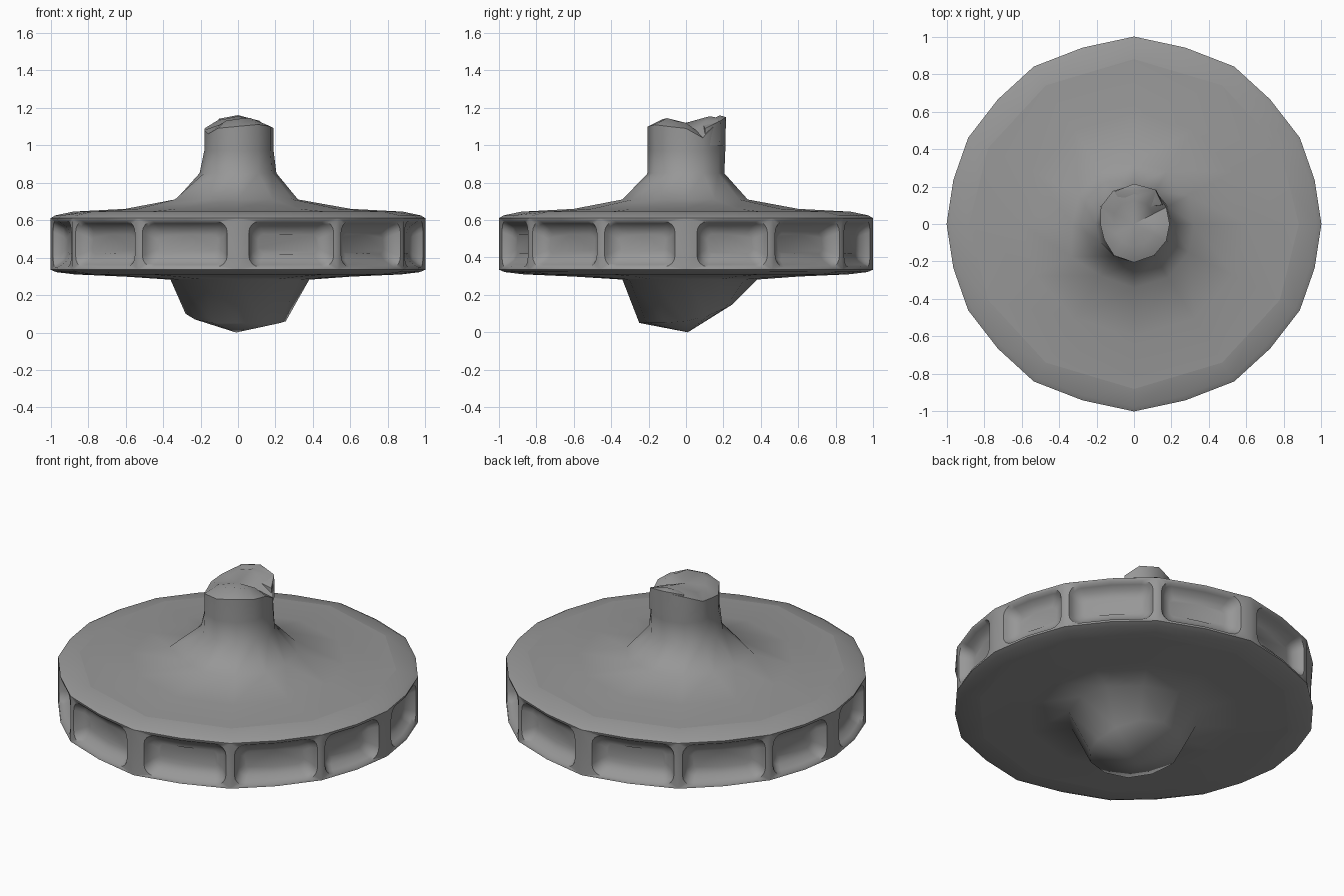
import bpy, bmesh
from math import sin, cos, pi
from mathutils import Vector

if "Cube" in bpy.data.objects:
    bpy.data.objects.remove(bpy.data.objects["Cube"])

# Twelve slightly uneven rim corners, mirrored from one quadrant
quad = [(1, 0), (0.885, 0.46), (0.535, 0.84)]
CORNERS = (quad + [(0, 1)] + [(-x, y) for x, y in reversed(quad[1:])]
           + [(-x, -y) for x, y in quad] + [(0, -1)]
           + [(x, -y) for x, y in reversed(quad[1:])])
BULGE = 0.022

iron = bpy.data.materials.new("dark_grey")
iron.diffuse_color = (0.31, 0.31, 0.31, 1)
iron.use_nodes = True
iron.node_tree.nodes["Principled BSDF"].inputs["Base Color"].default_value = iron.diffuse_color


def finish(bm, name, angle):
    bmesh.ops.remove_doubles(bm, verts=bm.verts, dist=0.0005)
    bmesh.ops.recalc_face_normals(bm, faces=bm.faces)
    me = bpy.data.meshes.new(name)
    bm.to_mesh(me)
    bm.free()
    me.materials.append(iron)
    ob = bpy.data.objects.new(name, me)
    bpy.context.collection.objects.link(ob)
    bpy.ops.object.select_all(action='DESELECT')
    ob.select_set(True)
    bpy.context.view_layer.objects.active = ob
    bpy.ops.object.shade_smooth_by_angle(angle=angle)
    return ob


def bridge(bm, a, b):
    n = len(a)
    for i in range(n):
        j = (i + 1) % n
        bm.faces.new((a[i], a[j], b[j], b[i]))


def ring(bm, r, z):
    """Twelve-sided ring; r and z may be one value or one per corner."""
    rs = r if isinstance(r, list) else [r] * 12
    zs = z if isinstance(z, list) else [z] * 12
    return [bm.verts.new((x * q, y * q, h)) for (x, y), q, h in zip(CORNERS, rs, zs)]


def bulged_ring(bm, r, z, bulge):
    """Ring with an extra, outward-pushed point in the middle of each side."""
    out = []
    for i in range(12):
        p, q = Vector(CORNERS[i]) * r, Vector(CORNERS[(i + 1) % 12]) * r
        m = (p + q) / 2
        m += Vector((q.y - p.y, p.x - q.x)).normalized() * bulge
        out += [bm.verts.new((*p, z)), bm.verts.new((*m, z))]
    return out


def shell(name, rings, tip, angle):
    bm = bmesh.new()
    loops = [ring(bm, r, z) for r, z in rings]
    for a, b in zip(loops, loops[1:]):
        bridge(bm, a, b)
    t = bm.verts.new(tip)
    for i in range(12):
        bm.faces.new((loops[-1][i], loops[-1][(i + 1) % 12], t))
    return finish(bm, name, angle)


def rounded_rect(u0, u1, v0, v1, r, mid):
    pts = []
    for k, (cu, cv) in enumerate([(u1 - r, v1 - r), (u0 + r, v1 - r),
                                  (u0 + r, v0 + r), (u1 - r, v0 + r)]):
        for s in range(5):
            a = k * pi / 2 + s * pi / 8
            pts.append((cu + r * cos(a), cv + r * sin(a)))
        if k % 2 == 0:
            pts.append((mid, v1 if k == 0 else v0))
    return pts


# Rim: one scooped pocket per side, plus softened upper and lower edges
bm = bmesh.new()
for i in range(12):
    p = Vector((*CORNERS[i], 0))
    q = Vector((*CORNERS[(i + 1) % 12], 0))
    d = (q - p).normalized()
    n = Vector((d.y, -d.x, 0))
    L = (q - p).length
    m0 = 0.06 if i % 3 == 0 else 0.025
    m1 = 0.06 if i % 3 == 2 else 0.025
    loops = []
    # margin grow, corner radius, depth
    for g, r, depth in [(None, 0, 0), (0, 0.06, 0.004), (0.012, 0.055, 0.025),
                        (0.035, 0.045, 0.055), (0.07, 0.03, 0.07)]:
        if g is None:
            pts = rounded_rect(0, L, 0.335, 0.61, 0, L / 2)
        else:
            pts = rounded_rect(m0 + g, L - m1 - g, 0.35 + g, 0.594 - g, r, L / 2)
        loop = []
        for u, v in pts:
            out = BULGE * (1 - abs(2 * u / L - 1)) - depth
            loop.append(bm.verts.new(p + d * u + n * out + Vector((0, 0, v))))
        loops.append(loop)
    for a, b in zip(loops, loops[1:]):
        bridge(bm, a, b)
    bm.faces.new(loops[-1])
for prof in ([(1, 0.61, BULGE), (0.975, 0.625, 0.02), (0.88, 0.645, 0)],
             [(1, 0.335, BULGE), (0.97, 0.322, 0.018), (0.87, 0.31, 0)]):
    rs = [bulged_ring(bm, *row) for row in prof]
    for a, b in zip(rs, rs[1:]):
        bridge(bm, a, b)
finish(bm, "pocketed_rim", 0.9)

# Upper deck sweeping up into a neck with a broken top
base_r = [0.32, 0.33, 0.34, 0.33, 0.34, 0.33, 0.33, 0.38, 0.33, 0.34, 0.34, 0.33]
neck_r = [0.19, 0.195, 0.21, 0.21, 0.21, 0.20, 0.18, 0.18, 0.20, 0.205, 0.20, 0.195]
break_z = [1.09, 1.04, 1.13, 1.14, 1.13, 1.09, 1.08, 1.06, 1.09, 1.10, 1.11, 1.10]
cap_z = [1.12, 1.08, 1.13, 1.155, 1.14, 1.11, 1.10, 1.11, 1.13, 1.14, 1.145, 1.13]
shell("upper_deck_and_neck",
      [(0.88, 0.645), (0.6, 0.66), (base_r, 0.71), (0.205, 0.85),
       (neck_r, 0.97), (neck_r, break_z), ([r * 0.6 for r in neck_r], cap_z)],
      (0, 0, 1.12), 0.95)

# Raised shard at the back of the neck
bm = bmesh.new()
low = [(0.16, 0.10), (0.12, 0.18), (0.0, 0.21), (-0.11, 0.17), (-0.08, 0.12), (0.08, 0.09)]
a = [bm.verts.new((x, y, 1.0)) for x, y in low]
b = [bm.verts.new((x * 0.95, y * 1.02, z)) for (x, y), z in
     zip(low, [1.09, 1.13, 1.15, 1.14, 1.13, 1.11])]
bridge(bm, a, b)
t = bm.verts.new((0.0, 0.18, 1.16))
for i in range(6):
    bm.faces.new((b[i], b[(i + 1) % 6], t))
bm.faces.new(a)
finish(bm, "neck_shard", 0.95)

# Underside with a rough blunt cone
root_r = [0.38, 0.38, 0.37, 0.38, 0.36, 0.35, 0.36, 0.35, 0.34, 0.34, 0.36, 0.37]
cone_r = [0.255, 0.26, 0.25, 0.25, 0.26, 0.27, 0.28, 0.26, 0.25, 0.25, 0.25, 0.25]
cone_z = [0.06, 0.09, 0.13, 0.15, 0.14, 0.12, 0.10, 0.07, 0.05, 0.05, 0.05, 0.05]
shell("underside_and_cone",
      [(0.87, 0.31), (0.6, 0.298), (root_r, 0.282), (cone_r, cone_z)],
      (-0.01, 0.01, 0), 1.2)
